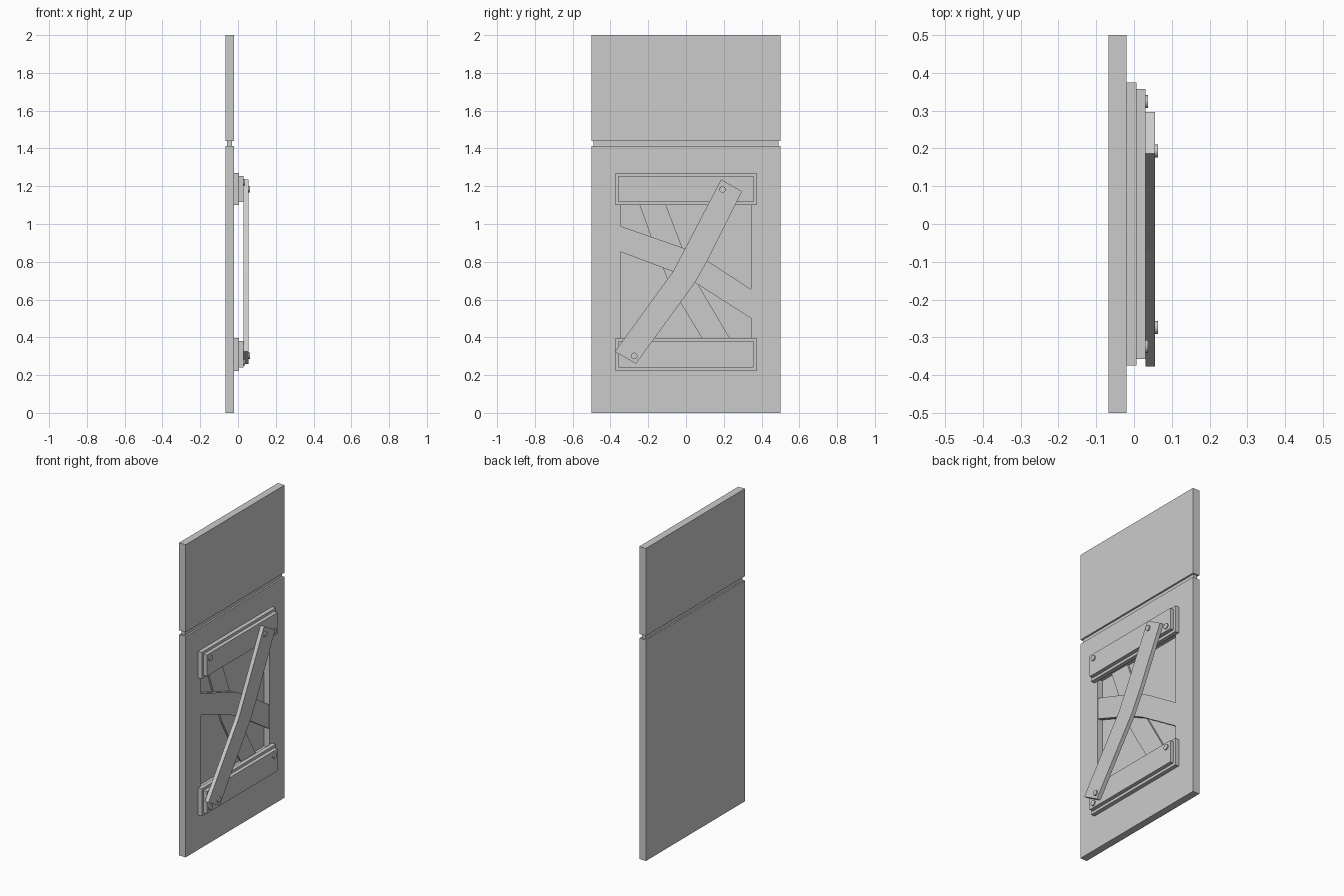
import bpy, bmesh, math

if "Cube" in bpy.data.objects:
    bpy.data.objects.remove(bpy.data.objects["Cube"])


def prism(name, pts, x0, x1):
    """Extrude a (y, z) outline from x0 to x1."""
    bm = bmesh.new()
    face = bm.faces.new([bm.verts.new((x0, y, z)) for y, z in pts])
    ext = bmesh.ops.extrude_face_region(bm, geom=[face])
    moved = [g for g in ext["geom"] if isinstance(g, bmesh.types.BMVert)]
    bmesh.ops.translate(bm, verts=moved, vec=(x1 - x0, 0, 0))
    bmesh.ops.recalc_face_normals(bm, faces=bm.faces)
    mesh = bpy.data.meshes.new(name)
    bm.to_mesh(mesh)
    bm.free()
    ob = bpy.data.objects.new(name, mesh)
    bpy.context.collection.objects.link(ob)
    return ob


def slab(name, y0, y1, z0, z1, x0, x1):
    return prism(name, [(y0, z0), (y1, z0), (y1, z1), (y0, z1)], x0, x1)


def bolt(name, y, z, x0, x1):
    bpy.ops.mesh.primitive_cylinder_add(vertices=16, radius=0.017, depth=x1 - x0,
                                        location=((x0 + x1) / 2, y, z),
                                        rotation=(0, math.pi / 2, 0))
    ob = bpy.context.object
    ob.name = name
    bpy.ops.object.shade_smooth_by_angle()


# Wall panels with a narrow groove between them
BACK, FRONT = -0.067, -0.02
slab("upper_panel", -0.5, 0.5, 1.44, 2.0, BACK, FRONT)
lower = slab("lower_panel", -0.5, 0.5, 0, 1.413, BACK, FRONT)
slab("groove_strip", -0.49, 0.49, 1.405, 1.448, -0.058, -0.031)

# Recess cut into the lower panel
cutter = slab("recess_cutter", -0.347, 0.345, 0.38, 1.115, -0.056, 0.05)
cutter.hide_render = True
mod = lower.modifiers.new("recess", 'BOOLEAN')
mod.operation, mod.solver, mod.object = 'DIFFERENCE', 'EXACT', cutter
bpy.context.view_layer.objects.active = lower
bpy.ops.object.modifier_apply(modifier=mod.name)
bpy.data.objects.remove(cutter, do_unlink=True)

# Stepped rails above and below the recess
for label, z0, z1 in (("top", 1.1, 1.27), ("bottom", 0.222, 0.397)):
    slab(label + "_rail_base", -0.374, 0.374, z0, z1, FRONT, 0.006)
    slab(label + "_rail_face", -0.358, 0.358, z0 + 0.017, z1 - 0.017, 0.006, 0.03)

# Bent boards inside the recess
prism("recess_back_board",
      [(-0.252, 1.118), (-0.186, 0.936), (-0.1, 0.71), (-0.03, 0.585), (0.097, 0.375),
       (0.244, 0.375), (0.058, 0.69), (0.012, 0.78), (-0.02, 0.875), (-0.113, 1.118)],
      -0.058, -0.044)
prism("recess_front_board",
      [(-0.35, 0.99), (-0.005, 0.87), (0.111, 0.806), (0.348, 0.652),
       (0.348, 0.498), (0.048, 0.69), (-0.069, 0.748), (-0.35, 0.854)],
      -0.045, -0.021)

# Long diagonal brace over both rails
prism("diagonal_brace",
      [(0.186, 1.236), (-0.005, 0.87), (-0.069, 0.748), (-0.377, 0.324),
       (-0.265, 0.26), (0.048, 0.69), (0.111, 0.801), (0.297, 1.172)],
      0.03, 0.055)

# Bolts on the rails and the brace
for i, (y, z) in enumerate([(-0.324, 1.222), (0.324, 1.147), (-0.324, 0.267), (0.324, 0.349)]):
    bolt(f"rail_bolt_{i + 1}", y, z, 0.02, 0.037)
for i, (y, z) in enumerate([(0.193, 1.183), (-0.274, 0.302)]):
    bolt(f"brace_bolt_{i + 1}", y, z, 0.045, 0.063)
